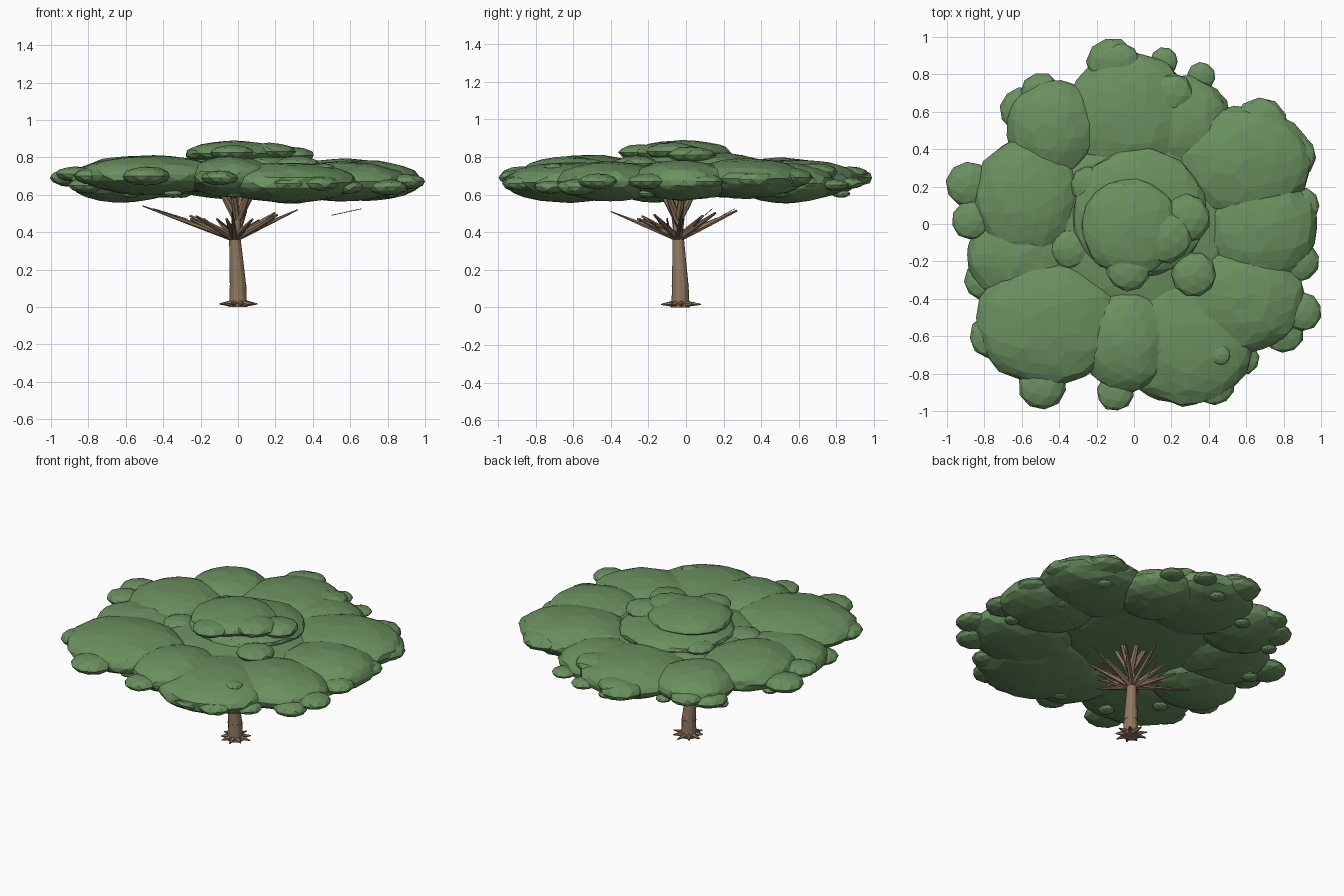
import bpy, bmesh, math, random
from mathutils import Vector, Matrix

random.seed(4)
cube = bpy.data.objects.get("Cube")
if cube:
    bpy.data.objects.remove(cube)

UP = Vector((0, 0, 1))


def material(name, rgb):
    m = bpy.data.materials.new(name)
    m.use_nodes = True
    m.diffuse_color = (*rgb, 1)
    m.node_tree.nodes["Principled BSDF"].inputs["Base Color"].default_value = (*rgb, 1)
    return m


LEAF = material("leaf green", (0.145, 0.28, 0.115))
BARK = material("bark brown", (0.28, 0.185, 0.115))


def finish(name, bm, mat):
    mesh = bpy.data.meshes.new(name)
    bm.to_mesh(mesh)
    bm.free()
    mesh.materials.append(mat)
    ob = bpy.data.objects.new(name, mesh)
    bpy.context.collection.objects.link(ob)


def clump(bm, x, y, z, rx, ry, rz, detail):
    """Flattened, slightly lumpy faceted ball."""
    new = bmesh.ops.create_icosphere(bm, subdivisions=detail, radius=1)["verts"]
    spin = Matrix.Rotation(random.uniform(0, math.tau), 3, "Z")
    for v in new:
        p = spin @ v.co * random.uniform(0.97, 1.03)
        v.co = (x + p.x * rx, y + p.y * ry, z + p.z * rz)


def limb(bm, points, radii, sides):
    """Tapered tube through a few points, capped at both ends."""
    points = [Vector(p) for p in points]
    rings = []
    for i, (p, r) in enumerate(zip(points, radii)):
        axis = points[min(i + 1, len(points) - 1)] - points[max(i - 1, 0)]
        turn = UP.rotation_difference(axis)
        rings.append([bm.verts.new(p + turn @ Vector((r * math.cos(a), r * math.sin(a), 0)))
                      for a in (math.tau * k / sides for k in range(sides))])
    for a, b in zip(rings, rings[1:]):
        for k in range(sides):
            n = (k + 1) % sides
            bm.faces.new((a[k], a[n], b[n], b[k]))
    bm.faces.new(rings[0][::-1])
    bm.faces.new(rings[-1])


def around(count, start=0.0):
    """Evenly spaced horizontal directions."""
    for k in range(count):
        a = math.tau * k / count + start
        yield Vector((math.cos(a), math.sin(a), 0))


# Broad canopy clumps: x, y, z, rx, ry
bm = bmesh.new()
for x, y, z, rx, ry in [
        (-.46, -.53, .705, .39, .335), (-.04, -.62, .695, .245, .28),
        (.27, -.61, .665, .38, .36), (.56, -.4, .67, .35, .29),
        (.68, -.02, .675, .305, .29), (.58, .33, .685, .37, .3),
        (-.02, .58, .68, .34, .34), (.27, .53, .66, .25, .26),
        (-.43, .51, .69, .25, .26), (-.57, .14, .7, .29, .32),
        (-.61, -.17, .665, .29, .25)]:
    clump(bm, x, y, z, rx, ry, .107, 3)
clump(bm, 0, 0, .69, .52, .52, .085, 3)
finish("canopy_clumps", bm, LEAF)

# Raised crown in the middle
bm = bmesh.new()
clump(bm, .03, .06, .755, .36, .35, .075, 3)
clump(bm, -.02, -.02, .82, .26, .26, .068, 3)
for x, y, z, r in [(.28, .03, .81, .13), (.32, -.27, .765, .12), (-.03, -.24, .825, .12),
                   (-.24, .21, .76, .1), (.17, -.07, .83, .14), (-.34, -.13, .735, .11)]:
    clump(bm, x, y, z, r, r, r * .35, 2)
finish("crown_clumps", bm, LEAF)

# Small tufts around the rim
bm = bmesh.new()
for x, y, z, r in [
        (-.88, .21, .69, .125), (-.87, .02, .71, .105), (-.5, .7, .68, .11),
        (-.6, .61, .66, .12), (-.12, .86, .69, .135), (-.07, .87, .71, .1),
        (.16, .87, .66, .075), (.36, .79, .65, .075), (.2, .69, .72, .12),
        (.39, .61, .66, .12), (.68, .53, .69, .145), (.85, .36, .68, .125),
        (.89, .1, .67, .1), (.9, -.47, .67, .105), (.8, -.58, .64, .11),
        (.46, -.7, .745, .055), (.43, -.86, .66, .11), (.27, -.85, .66, .13),
        (-.1, -.9, .69, .1), (-.49, -.86, .7, .13), (-.76, -.6, .7, .12),
        (.88, -.2, .67, .11), (-.8, -.3, .65, .11), (.58, -.72, .64, .09),
        (.07, -.65, .72, .14)]:
    clump(bm, x, y, z, r, r, r * .4, 2)
# Little tufts tucked under the edge
for d in around(14, .2):
    p = d * random.uniform(.7, .84)
    clump(bm, p.x, p.y, .605, .05, .05, .022, 2)
finish("rim_tufts", bm, LEAF)

# Leaning trunk with a ring mark and a leader between the branches
bm = bmesh.new()
limb(bm, [(0, -.03, 0), (0, -.03, .03), (0, -.03, .11), (-.008, -.036, .24),
          (-.018, -.042, .38), (-.005, -.042, .48)],
     [.05, .047, .044, .037, .03, .024], 12)
limb(bm, [(0, -.03, .11), (0, -.03, .117)], [.046, .046], 12)
finish("trunk", bm, BARK)

bm = bmesh.new()
foot = Vector((0, -.03, 0))
for d in around(9, .1):
    reach = random.uniform(.085, .112)
    limb(bm, [foot + d * .025 + UP * .022, foot + d * .06 + UP * .018, foot + d * reach + UP * .016],
         [.018, .013, .003], 6)
finish("roots", bm, BARK)

# Low spreading branches, each with a side twig
fork = Vector((-.018, -.042, .365))
bm = bmesh.new()
for d in around(10, .12):
    reach = random.uniform(.22, .32)
    tip = fork + d * reach + UP * reach * random.uniform(.42, .5)
    limb(bm, [fork, fork.lerp(tip, .5), tip], [.02, .015, .006], 6)
    mid = fork.lerp(tip, .4)
    side = Matrix.Rotation(random.choice((-.45, .45)), 3, "Z") @ d
    limb(bm, [mid, mid + side * .12 + UP * .06], [.009, .003], 5)
# Three longest branches
for tip in [(-.51, -.08, .54), (-.03, -.4, .51), (.32, -.02, .52)]:
    limb(bm, [fork, fork.lerp(Vector(tip), .5), tip], [.018, .012, .003], 6)
finish("spreading_branches", bm, BARK)

# Steeper limbs carrying the canopy
bm = bmesh.new()
crotch = Vector((-.005, -.042, .46))
for d in around(6, .3):
    limb(bm, [crotch, crotch + d * .045 + UP * .08, crotch + d * .1 + UP * .18],
         [.022, .019, .015], 7)
finish("upright_branches", bm, BARK)

# Fine loose twigs below the leaves
bm = bmesh.new()
for a, b in [((.5, .1, .49), (.66, .14, .525)), ((-.27, .16, .47), (-.45, .26, .525))]:
    limb(bm, [a, b], [.002, .002], 4)
finish("fine_twigs", bm, BARK)
